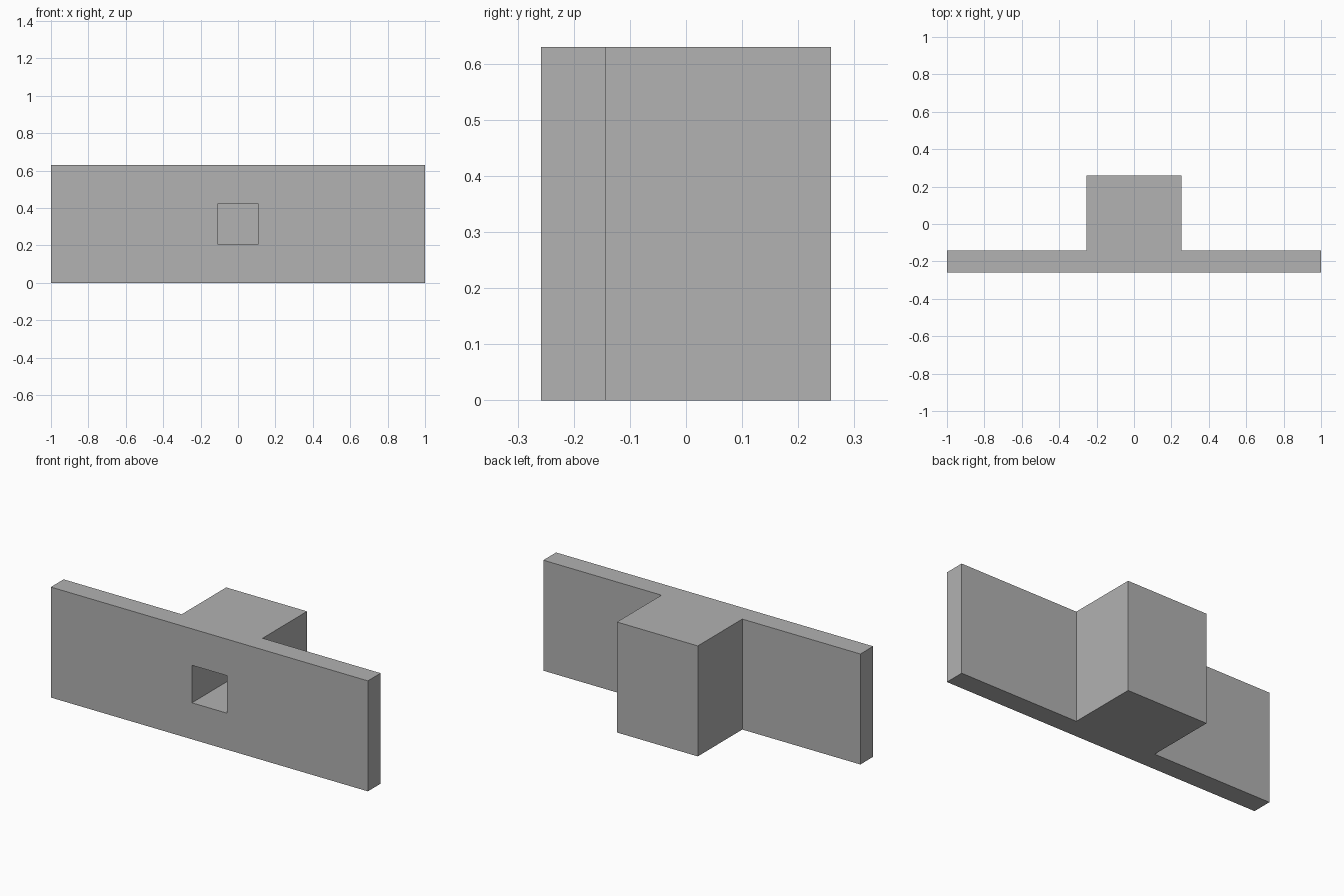
import bpy
import bmesh
from mathutils import Matrix, Vector

cube = bpy.data.objects.get("Cube")
if cube:
    bpy.data.objects.remove(cube, do_unlink=True)

HEIGHT = 0.63
FRONT, STEP, BACK = -0.258, -0.143, 0.258
BLOCK_HALF = 0.255
POCKET_WIDTH, POCKET_HEIGHT, POCKET_DEPTH = 0.22, 0.214, 0.4

# Single matte grey
grey = bpy.data.materials.new("plain grey")
grey.use_nodes = True
colour = (0.445, 0.445, 0.445, 1)
grey.diffuse_color = colour
grey.node_tree.nodes["Principled BSDF"].inputs["Base Color"].default_value = colour


def add_object(name, bm):
    bmesh.ops.recalc_face_normals(bm, faces=bm.faces)
    mesh = bpy.data.meshes.new(name)
    bm.to_mesh(mesh)
    bm.free()
    mesh.materials.append(grey)
    obj = bpy.data.objects.new(name, mesh)
    bpy.context.collection.objects.link(obj)
    return obj


# Wide plate and rear block: one T-shaped profile extruded upward
half = [(1, FRONT), (1, STEP), (BLOCK_HALF, STEP), (BLOCK_HALF, BACK)]
outline = half + [(-x, y) for x, y in reversed(half)]
bm = bmesh.new()
base = bm.faces.new([bm.verts.new((x, y, 0)) for x, y in outline])
top = bmesh.ops.extrude_face_region(bm, geom=[base], use_keep_orig=True)
top_verts = [v for v in top["geom"] if isinstance(v, bmesh.types.BMVert)]
bmesh.ops.translate(bm, verts=top_verts, vec=(0, 0, HEIGHT))
body = add_object("plate_with_block", bm)

# Blind square pocket in the front face
bm = bmesh.new()
margin = 0.1
length = POCKET_DEPTH + margin
centre = Vector((0, FRONT - margin + length / 2, HEIGHT / 2))
size = Matrix.Diagonal((POCKET_WIDTH, length, POCKET_HEIGHT, 1))
bmesh.ops.create_cube(bm, size=1, matrix=Matrix.Translation(centre) @ size)
cutter = add_object("pocket_cutter", bm)
cutter.hide_render = True

cut = body.modifiers.new("pocket", "BOOLEAN")
cut.operation = "DIFFERENCE"
cut.solver = "EXACT"
cut.object = cutter
bpy.context.view_layer.objects.active = body
bpy.ops.object.modifier_apply(modifier=cut.name)
bpy.data.objects.remove(cutter, do_unlink=True)
